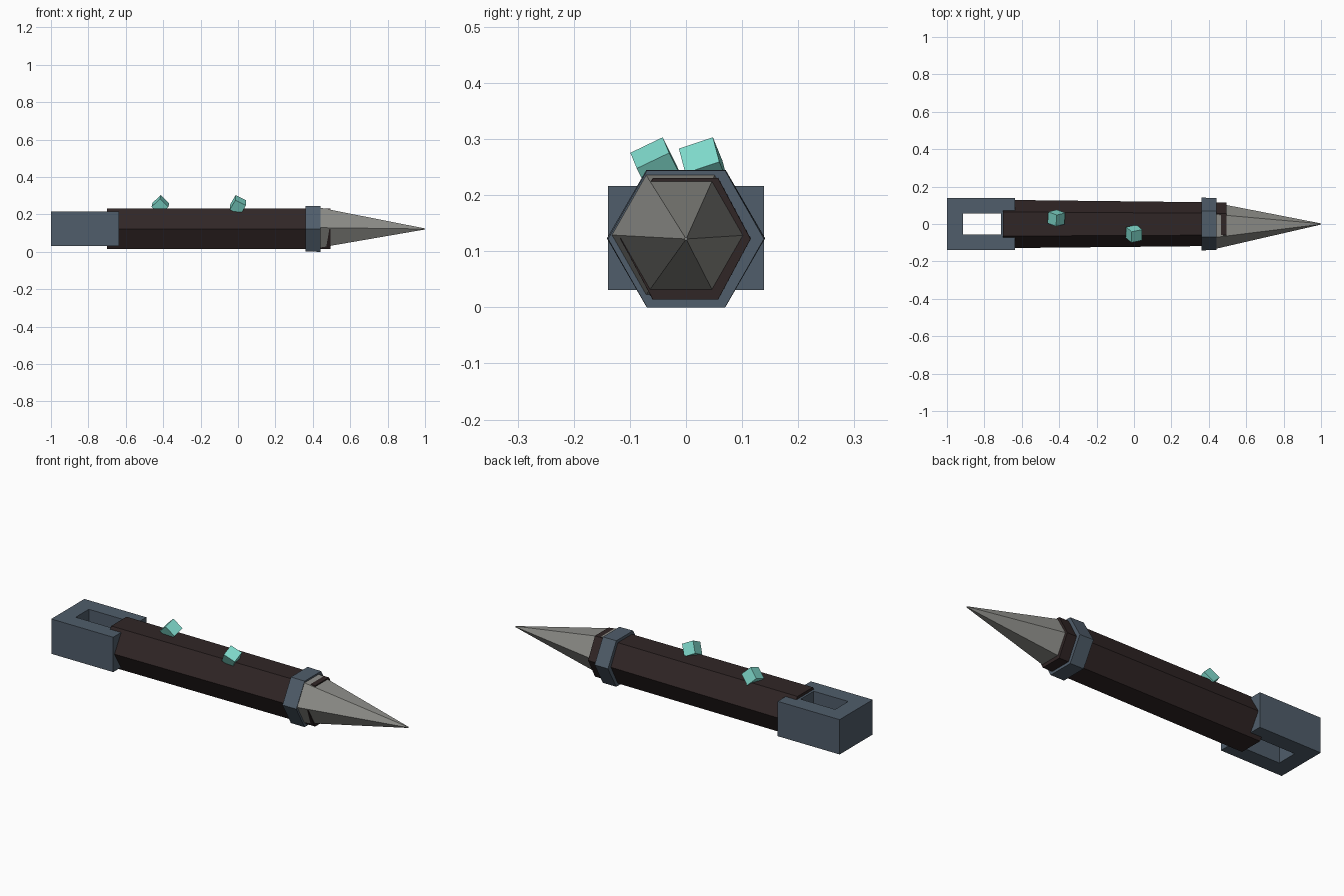
import bpy, bmesh, math
from mathutils import Vector, Euler

if "Cube" in bpy.data.objects:
    bpy.data.objects.remove(bpy.data.objects["Cube"])


def material(name, rgb):
    m = bpy.data.materials.new(name)
    m.diffuse_color = (*rgb, 1)
    m.use_nodes = True
    m.node_tree.nodes["Principled BSDF"].inputs["Base Color"].default_value = m.diffuse_color
    return m


steel = material("blue steel", (0.08, 0.11, 0.145))
wood = material("dark wood", (0.03, 0.019, 0.019))
metal = material("grey metal", (0.27, 0.27, 0.25))
crystal = material("teal crystal", (0.22, 0.72, 0.62))


def finish(bm, name, mat):
    bmesh.ops.recalc_face_normals(bm, faces=bm.faces)
    me = bpy.data.meshes.new(name)
    bm.to_mesh(me)
    bm.free()
    me.materials.append(mat)
    ob = bpy.data.objects.new(name, me)
    bpy.context.collection.objects.link(ob)
    return ob


def hex_loft(name, sections, mat):
    """Six-sided body along x; sections are (x, y, z, radius_y, radius_z)."""
    bm = bmesh.new()
    rings = []
    for x, y, z, ry, rz in sections:
        rings.append([bm.verts.new((x, y + ry * math.cos(k * math.pi / 3),
                                    z + rz * math.sin(k * math.pi / 3))) for k in range(6)])
    for a, b in zip(rings, rings[1:]):
        for k in range(6):
            bm.faces.new((a[k], a[(k + 1) % 6], b[(k + 1) % 6], b[k]))
    bm.faces.new(rings[0])
    bm.faces.new(rings[-1])
    return finish(bm, name, mat)


# Shaft, collar and spike
hex_loft("shaft", [(-0.70, 0, 0.122, 0.129, 0.125), (0.495, -0.001, 0.122, 0.116, 0.125)], wood)
hex_loft("collar", [(0.36, 0, 0.123, 0.141, 0.141), (0.44, 0, 0.122, 0.139, 0.141)], steel)
hex_loft("spike", [(0.435, -0.010, 0.129, 0.123, 0.124), (1.0, 0, 0.122, 0.003, 0.003)], metal)

# Butt block with a slot running through it vertically
bm = bmesh.new()
outer = [(-1, -0.139), (-0.636, -0.139), (-0.636, 0.139), (-1, 0.139)]
inner = [(-0.915, -0.055), (-0.712, -0.055), (-0.712, 0.055), (-0.915, 0.055)]
levels = [[[bm.verts.new((x, y, z)) for x, y in loop] for loop in (outer, inner)]
          for z in (0.031, 0.216)]
(lo_out, lo_in), (hi_out, hi_in) = levels
for a, b in ((lo_out, lo_in), (hi_out, hi_in), (lo_out, hi_out), (lo_in, hi_in)):
    for k in range(4):
        n = (k + 1) % 4
        bm.faces.new((a[k], a[n], b[n], b[k]))
finish(bm, "butt_block", steel)

# Tilted crystal cubes set into the top of the shaft
for i, (pos, rot) in enumerate([((-0.415, 0.032, 0.25), (0.45, 0.75, 0.25)),
                                ((0.0, -0.052, 0.25), (0.5, 0.45, 0.2))]):
    bm = bmesh.new()
    bmesh.ops.create_cube(bm, size=0.064)
    bmesh.ops.rotate(bm, verts=bm.verts, cent=(0, 0, 0), matrix=Euler(rot).to_matrix())
    bmesh.ops.translate(bm, verts=bm.verts, vec=Vector(pos))
    finish(bm, f"crystal_{i + 1}", crystal)
